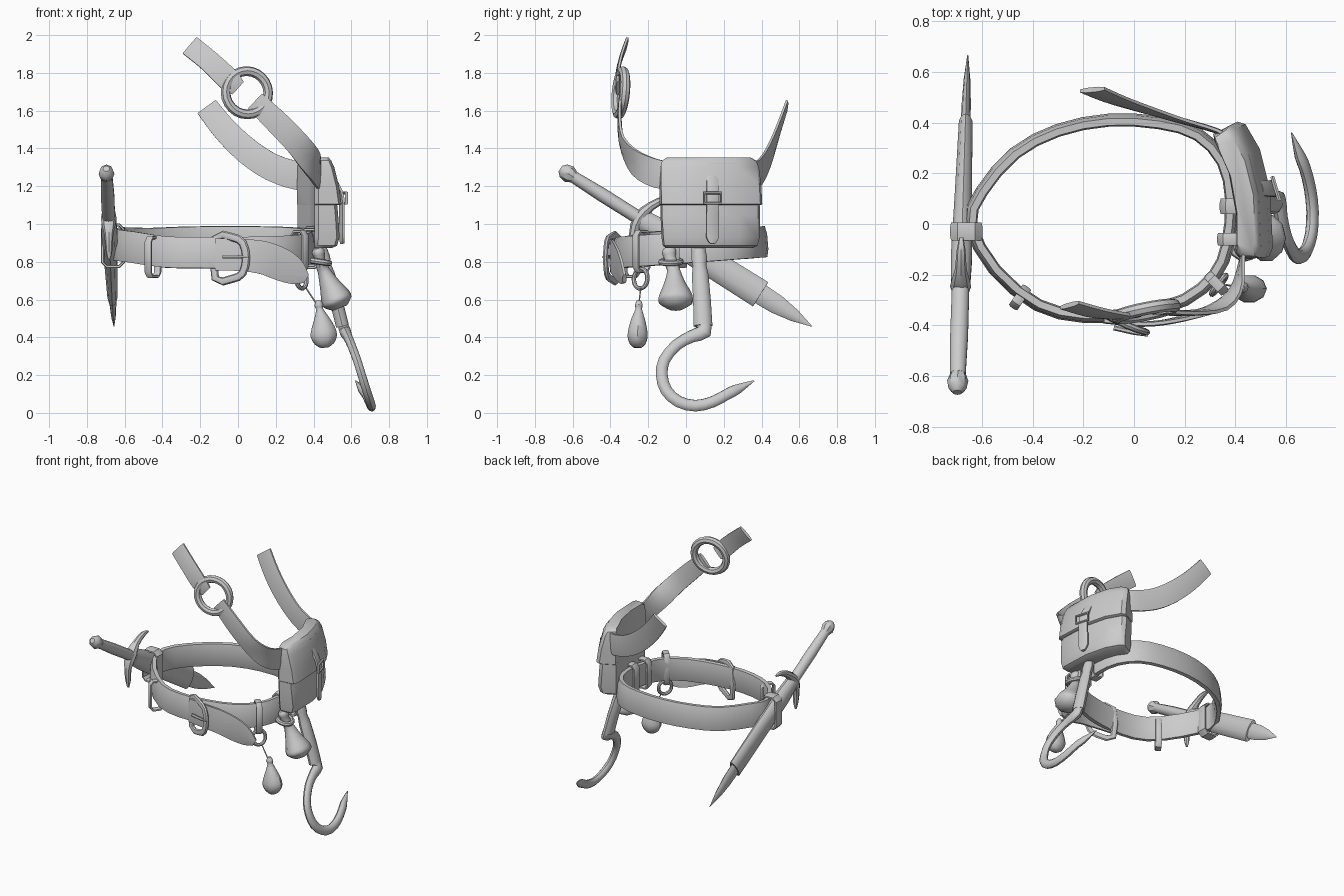
import bpy, bmesh, math
from mathutils import Vector as V

mat = bpy.data.materials.new("grey")
mat.diffuse_color = (0.6, 0.6, 0.6, 1)


def loft(name, rings, closed=False, angle=40):
    """Skin a list of equal rings; capped unless closed."""
    bm = bmesh.new()
    vs = [[bm.verts.new(p) for p in r] for r in rings]
    n, m = len(rings), len(rings[0])
    for i in range(n if closed else n - 1):
        a, b = vs[i], vs[(i + 1) % n]
        for j in range(m):
            k = (j + 1) % m
            bm.faces.new((a[j], a[k], b[k], b[j]))
    if not closed:
        bm.faces.new(vs[0])
        bm.faces.new(vs[-1])
    bmesh.ops.recalc_face_normals(bm, faces=bm.faces)
    me = bpy.data.meshes.new(name)
    bm.to_mesh(me)
    bm.free()
    me.materials.append(mat)
    ob = bpy.data.objects.new(name, me)
    bpy.context.collection.objects.link(ob)
    bpy.ops.object.select_all(action='DESELECT')
    ob.select_set(True)
    bpy.context.view_layer.objects.active = ob
    bpy.ops.object.shade_smooth_by_angle(angle=math.radians(angle))
    return ob


def curve(pts, sub, closed):
    """Catmull-Rom through tuples of any length."""
    if sub < 2:
        return pts
    n, out = len(pts), []
    get = (lambda i: pts[i % n]) if closed else (lambda i: pts[max(0, min(n - 1, i))])
    for i in range(n if closed else n - 1):
        p = [get(i + k) for k in (-1, 0, 1, 2)]
        for s in range(sub):
            t = s / sub
            out.append(tuple(0.5 * (2 * b + (c - a) * t + (2 * a - 5 * b + 4 * c - d) * t * t
                                    + (3 * b - a - 3 * c + d) * t ** 3) for a, b, c, d in zip(*p)))
    return out if closed else out + [pts[-1]]


def tangents(pts, closed):
    n, P = len(pts), [V(p[:3]) for p in pts]
    if closed:
        return [(P[(i + 1) % n] - P[i - 1]).normalized() for i in range(n)]
    return [(P[min(i + 1, n - 1)] - P[max(i - 1, 0)]).normalized() for i in range(n)]


def tube(name, pts, ref, sides=10, sub=1, closed=False):
    """Points are (x, y, z, radius across, radius along ref)."""
    pts = curve(pts, sub, closed)
    rings = []
    for p, t in zip(pts, tangents(pts, closed)):
        u = t.cross(V(ref)).normalized()
        v = u.cross(t)
        rings.append([V(p[:3]) + u * p[3] * math.cos(a) + v * p[4] * math.sin(a)
                      for a in (2 * math.pi * k / sides for k in range(sides))])
    return loft(name, rings, closed)


SECTION = [(-.5, -.3), (-.5, .3), (-.25, .5), (.25, .5), (.5, .3), (.5, -.3), (.25, -.5), (-.25, -.5)]


def strap(name, pts, thick, sub=3, closed=False):
    """Points are (x, y, z, width, up x, up y, up z)."""
    pts = curve(pts, sub, closed)
    rings = []
    for p, t in zip(pts, tangents(pts, closed)):
        up = V(p[4:7])
        up = (up - t * up.dot(t)).normalized()
        n = t.cross(up)
        rings.append([V(p[:3]) + up * a * p[3] + n * b * thick for a, b in SECTION])
    return loft(name, rings, closed)


def ring(name, c, r, minor, normal, squash=1.0, n=18):
    nrm = V(normal).normalized()
    u = nrm.orthogonal().normalized() if abs(nrm.z) > .9 else nrm.cross(V((0, 0, 1))).normalized()
    v = nrm.cross(u)
    pts = [tuple(V(c) + u * r * math.cos(a) + v * r * squash * math.sin(a)) + (minor, minor)
           for a in (2 * math.pi * k / n for k in range(n))]
    return tube(name, pts, nrm, 8, closed=True)


def belt_loop(name, c, ang, depth, height, width):
    """Flat band wrapped round the belt; ang is the outward direction."""
    d, s = V((math.cos(ang), math.sin(ang), 0)), (-math.sin(ang), math.cos(ang), 0)
    corners = [(-1, -.8), (-1, .8), (-.6, 1), (.6, 1), (1, .8), (1, -.8), (.6, -1), (-.6, -1)]
    pts = [tuple(V(c) + d * a * depth / 2 + V((0, 0, b * height / 2))) + (width,) + s for a, b in corners]
    return strap(name, pts, 0.018, 1, True)


# waist belt, higher at the back
outline = [(-.645, .0), (-.6, .13), (-.47, .28), (-.3, .37), (-.1, .41), (.1, .4), (.25, .355), (.35, .25),
           (.385, .1), (.37, -.08), (.32, -.2), (.2, -.3), (0, -.355), (-.2, -.365), (-.38, -.32), (-.55, -.18)]
strap("belt", [(x, y, .875 + .075 * y + (.015 if x < -.5 else 0), .165, -.15 * (x + .13), -.2 * y, 1)
               for x, y in outline], 0.045, 2, True)

# loose belt end hanging past the buckle
strap("belt_end", [(-.12, -.382, .84, .17, 0, 0, 1), (.03, -.395, .835, .17, 0, 0, 1),
                   (.14, -.385, .82, .175, .1, 0, 1), (.24, -.36, .78, .17, .35, 0, 1),
                   (.31, -.34, .74, .13, .5, 0, 1), (.36, -.325, .71, .05, .5, 0, 1)], 0.022)

# belt buckle and prong
frame = [(-.12, -.355, .925), (-.03, -.4, .93), (.025, -.42, .90), (.043, -.425, .82),
         (.025, -.42, .74), (-.03, -.4, .71), (-.12, -.355, .712)]
tube("buckle", [p + (.022, .014) for p in frame], (.3, 1, 0), 8, 2, True)
tube("buckle_prong", [(-.08, -.41, .826, .01, .01), (0, -.428, .826, .01, .01),
                      (.055, -.44, .826, .005, .005)], (0, 0, 1), 6)

# belt loops
belt_loop("front_loop", (-.45, -.29, .825), math.radians(235), .085, .205, .04)
belt_loop("ring_loop", (.325, -.235, .855), math.radians(-45), .085, .21, .04)
belt_loop("pouch_loop", (.38, -.06, .87), 0, .085, .2, .05)
belt_loop("hook_loop", (.39, .07, .88), 0, .085, .2, .06)

# key ring, cord and small pouch
ring("small_ring", (.335, -.24, .71), .045, .012, (.8, -.6, .1), 1.15)
tube("pouch_cord", [(.36, -.24, .66, .004, .004), (.42, -.25, .57, .004, .004)], (0, 1, 0), 6)
tube("small_pouch", [(.425, -.25, .595, .012, .012), (.428, -.25, .57, .024, .022), (.432, -.25, .55, .018, .018),
                     (.442, -.253, .5, .04, .036), (.45, -.255, .45, .062, .05), (.455, -.256, .405, .07, .056),
                     (.458, -.256, .365, .05, .043), (.46, -.256, .345, .02, .02)], (0, 1, 0), 10, 2)

# bell-shaped pouch with a tied neck
tube("bell_pouch", [(.42, -.095, .875, .02, .025), (.425, -.09, .855, .034, .04), (.432, -.085, .82, .028, .032),
                    (.44, -.075, .785, .03, .036), (.455, -.065, .75, .034, .036), (.485, -.06, .68, .055, .06),
                    (.515, -.055, .615, .08, .092), (.528, -.055, .585, .078, .09), (.54, -.055, .555, .04, .045)],
     (0, 1, 0), 10, 2)
ring("pouch_tie", (.432, -.08, .8), .048, .016, (.15, 0, 1), 1.15, 14)

# hook with its holder
tube("hook_holder", [(.44, .065, .88, .035, .028), (.455, .07, .82, .042, .035), (.465, .072, .78, .036, .03),
                     (.48, .075, .73, .044, .036), (.52, .085, .59, .047, .036), (.553, .09, .46, .05, .036)],
     (1, 0, .2), 10)
hook = [(.55, .09, .48, .036), (.568, .095, .43, .042), (.58, .03, .405, .034), (.6, -.05, .36, .031),
        (.63, -.115, .28, .031), (.655, -.128, .2, .031), (.68, -.105, .12, .032), (.7, -.04, .06, .032),
        (.705, .05, .038, .032), (.695, .14, .058, .031), (.675, .22, .1, .03), (.655, .27, .125, .028),
        (.622, .36, .17, .003)]
tube("hook", [(x, y, z, r, r * .75) for x, y, z, r in hook], (1, 0, .3), 10, 2)

# satchel curved round the hip
INNER = [(.425, -.135), (.405, -.115), (.405, .03), (.375, .2), (.32, .325), (.315, .35)]
OUTER = [(.37, .385), (.4, .375), (.455, .28), (.495, .12), (.505, -.1), (.49, -.135)]


def bag_ring(z, scale, out):
    c = V((.42, .12, 0))
    pts = [V((x, y, 0)) for x, y in INNER] + [V((x + out, y + out * .3, 0)) for x, y in OUTER]
    return [c + (p - c) * scale + V((0, 0, z)) for p in pts]


loft("satchel", [bag_ring(*r) for r in ((.872, .88, .0), (.885, .95, .025), (.93, .98, .035), (1.05, 1, .025),
                                        (1.2, .99, .012), (1.32, .95, 0))])
loft("satchel_flap", [bag_ring(*r) for r in ((1.1, 1.0, .035), (1.105, 1.025, .04), (1.2, 1.02, .028),
                                             (1.3, 1.0, .005), (1.335, .96, -.008), (1.353, .85, -.015))])

# satchel closing strap and its buckle
strap("satchel_strap", [(.5, .14, 1.25, .06, -.3, 1, 0), (.54, .14, 1.17, .065, -.3, 1, 0),
                        (.55, .14, 1.1, .065, -.3, 1, 0), (.548, .14, .96, .07, -.3, 1, 0),
                        (.55, .14, .92, .06, -.3, 1, 0), (.552, .14, .895, .025, -.3, 1, 0)], 0.02, 2)
tube("satchel_buckle", [(.56 - .3 * a, .14 + a, z, .009, .009) for a, z in
                        ((-.045, 1.11), (.045, 1.11), (.045, 1.165), (-.045, 1.165))],
     (1, .3, 0), 6, 1, True)

# shoulder straps and joining ring
strap("front_shoulder_strap", [(.44, -.06, 1.26, .15, 0, 0, 1), (.425, -.15, 1.265, .15, .05, 0, 1),
                               (.395, -.26, 1.32, .14, .3, 0, 1), (.32, -.335, 1.42, .13, .7, 0, .7),
                               (.2, -.352, 1.545, .125, .75, 0, .65), (.09, -.345, 1.65, .11, .7, 0, .7)], 0.022)
ring("shoulder_ring", (.047, -.345, 1.695), .115, .026, (.2, -1, .1), 1, 24)
strap("upper_shoulder_strap", [(.0, -.36, 1.72, .09, .63, 0, .78), (-.05, -.365, 1.765, .12, .63, .1, .78),
                               (-.15, -.35, 1.86, .115, .63, .2, .78),
                               (-.255, -.32, 1.945, .115, .55, .2, .8)], 0.02)
strap("back_shoulder_strap", [(.4, .33, 1.26, .15, 0, 0, 1), (.32, .37, 1.255, .15, .1, 0, 1),
                              (.18, .41, 1.3, .145, .3, 0, 1), (.05, .45, 1.385, .14, .55, 0, .8),
                              (-.07, .49, 1.5, .13, .7, .05, .7), (-.165, .53, 1.62, .12, .75, .1, .65)], 0.02)

# sheathed blade: s runs from the guard toward the tip, h across it
AX, UP = V((.026, .845, -.53)), V((0, .53, .845))


def along(s, w, d, h=0):
    return tuple(V((-.684, -.23, 1.02)) + AX * s + UP * h) + (w, d)


tube("handle", [along(-.43, .032, .032), along(-.25, .037, .037), along(0, .036, .036)], (1, 0, 0))
tube("pommel", [along(-.515, .018, .018), along(-.495, .038, .036), along(-.46, .047, .042),
                along(-.425, .03, .03)], (1, 0, 0), 8)
tube("guard", [along(.07, .006, .008, -.2), along(.045, .018, .018, -.16), along(0, .024, .024, -.09),
               along(-.02, .034, .042, 0), along(0, .024, .024, .09), along(.045, .018, .018, .16),
               along(.09, .006, .008, .19)], (1, 0, 0), 8, 2)
tube("sheath", [along(0, .055, .04), along(.12, .068, .044), along(.4, .073, .036), along(.74, .076, .028)],
     (1, 0, 0), 10)
tube("blade", [along(.7, .056, .02), along(.84, .052, .018), along(.95, .034, .013), along(1.06, .002, .002)],
     (1, 0, 0), 8)

# hanger band joining sheath and belt
belt_loop("sheath_hanger", (-.662, -.03, .885), math.pi, .11, .22, .07)
